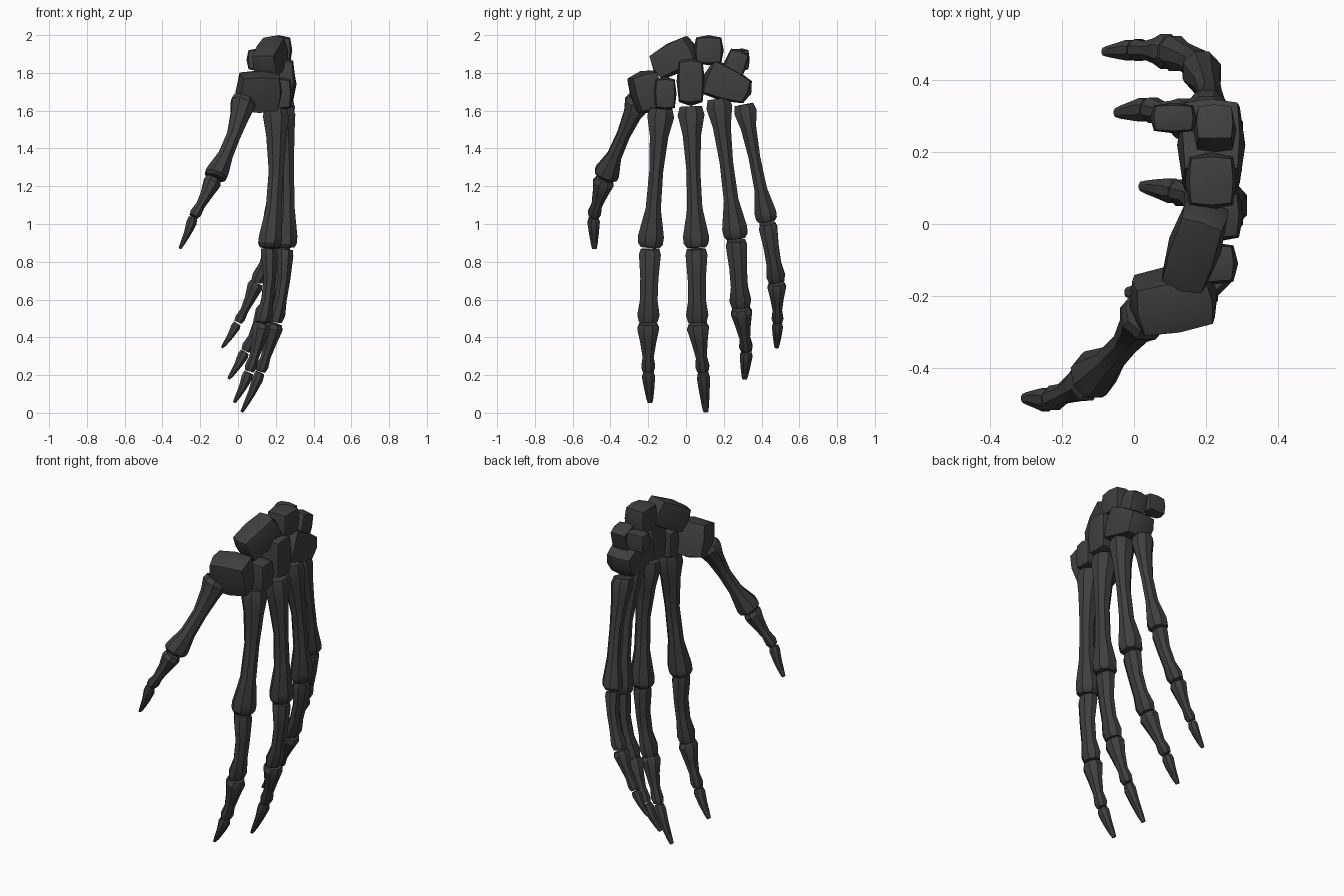
import bpy, bmesh, math
from mathutils import Vector, Euler

cube = bpy.data.objects.get("Cube")
if cube:
    bpy.data.objects.remove(cube)

mat = bpy.data.materials.new("charcoal")
mat.use_nodes = True
COLOUR = (0.05, 0.05, 0.05, 1)
mat.diffuse_color = COLOUR
mat.node_tree.nodes["Principled BSDF"].inputs["Base Color"].default_value = COLOUR

SIDES = 8
X, Y = Vector((1, 0, 0)), Vector((0, 1, 0))

# Bone kinds: (position along bone, width, depth) rings
KINDS = {
    "metacarpal": [(0, .12, .12), (.06, .145, .14), (.2, .1, .11), (.45, .075, .08),
                   (.72, .082, .085), (.92, .14, .125), (.97, .135, .125), (1, .1, .1)],
    "proximal": [(0, .1, .085), (.08, .118, .09), (.4, .098, .068), (.7, .095, .065),
                 (.9, .12, .09), (1, .1, .075)],
    "middle": [(0, .095, .085), (.1, .118, .1), (.4, .085, .07), (.7, .06, .052),
               (.9, .075, .065), (1, .06, .05)],
    "distal": [(0, .055, .05), (.15, .07, .06), (.5, .056, .042), (.85, .038, .026), (1, .026, .016)],
}


def finish(name, bm):
    bmesh.ops.recalc_face_normals(bm, faces=bm.faces)
    mesh = bpy.data.meshes.new(name)
    bm.to_mesh(mesh)
    bm.free()
    mesh.materials.append(mat)
    obj = bpy.data.objects.new(name, mesh)
    bpy.context.collection.objects.link(obj)
    bpy.ops.object.select_all(action='DESELECT')
    obj.select_set(True)
    bpy.context.view_layer.objects.active = obj
    bpy.ops.object.shade_smooth_by_angle(angle=math.radians(32))


def bone(name, start, end, kind, scale, bow):
    """Loft faceted rings from joint to joint, bowed to the back of the hand."""
    start, end = Vector(start), Vector(end)
    axis = (end - start).normalized()
    across = (Y - axis * axis.dot(Y)).normalized()
    deep = axis.cross(across)
    start = start + axis * .008
    bm = bmesh.new()
    rings = []
    for t, width, depth in KINDS[kind]:
        centre = start.lerp(end, t) + X * bow * math.sin(math.pi * t)
        ring = []
        for i in range(SIDES):
            a = 2 * math.pi * (i + .5) / SIDES
            ring.append(bm.verts.new(centre + scale * .53 * (
                across * width * math.cos(a) + deep * depth * math.sin(a))))
        rings.append(ring)
    for low, high in zip(rings, rings[1:]):
        for i in range(SIDES):
            j = (i + 1) % SIDES
            bm.faces.new((low[i], low[j], high[j], high[i]))
    bm.faces.new(rings[0])
    bm.faces.new(rings[-1])
    finish(name, bm)


def carpal(name, centre, size, turn=(0, 0, 0), taper=0):
    """A rounded, chunky wrist bone, optionally tapering towards +y."""
    bm = bmesh.new()
    bmesh.ops.create_cube(bm, size=2)
    bmesh.ops.subdivide_edges(bm, edges=bm.edges[:], cuts=1, use_grid_fill=True)
    rot = Euler([math.radians(a) for a in turn]).to_matrix()
    for v in bm.verts:
        p = v.co * (.45 + .55 / v.co.length)
        p.z *= 1 - taper * p.y
        p = Vector([c * s / 2 for c, s in zip(p, size)])
        v.co = rot @ p + Vector(centre)
    bmesh.ops.triangulate(bm, faces=bm.faces[:])
    finish(name, bm)


# Digits: thickness and joints from wrist to tip
DIGITS = {
    "index": (1, [(.2, -.13, 1.62), (.165, -.19, .875), (.13, -.2, .48),
                  (.06, -.2, .22), (-.02, -.19, .055)]),
    "middle": (1, [(.23, .025, 1.63), (.25, .055, .875), (.195, .06, .48),
                   (.12, .09, .22), (.02, .105, .005)]),
    "ring": (.97, [(.23, .17, 1.67), (.24, .265, .92), (.15, .29, .56),
                   (.04, .32, .33), (-.05, .31, .18)]),
    "little": (.84, [(.2, .305, 1.64), (.185, .43, 1.01), (.1, .48, .695),
                     (0, .485, .48), (-.085, .48, .345)]),
    "thumb": (.95, [(.035, -.245, 1.67), (-.125, -.43, 1.245),
                    (-.235, -.49, 1.04), (-.308, -.485, .87)]),
}
for digit, (scale, joints) in DIGITS.items():
    kinds = ["metacarpal", "proximal", "middle", "distal"]
    if digit == "thumb":
        kinds.remove("proximal")
    for kind, a, b in zip(kinds, joints, joints[1:]):
        bow = .018 if kind in ("metacarpal", "proximal") else .006
        bone(f"{digit}_{kind}_bone", a, b, kind, scale, bow)

# Wrist bones
carpal("trapezium", (.11, -.21, 1.7), (.25, .17, .23), (15, 0, 10))
carpal("trapezoid", (.21, -.11, 1.69), (.16, .12, .18))
carpal("scaphoid", (.17, -.06, 1.88), (.15, .27, .17), (28, 0, -18))
carpal("lunate", (.215, .12, 1.92), (.145, .16, .16))
carpal("capitate", (.225, .025, 1.755), (.16, .15, .26))
carpal("hamate", (.215, .22, 1.74), (.19, .27, .19), (-22, 0, 0), .25)
carpal("triquetrum", (.225, .26, 1.84), (.12, .12, .18), (-20, 0, 0))
carpal("pisiform", (.11, .295, 1.87), (.13, .085, .12))
